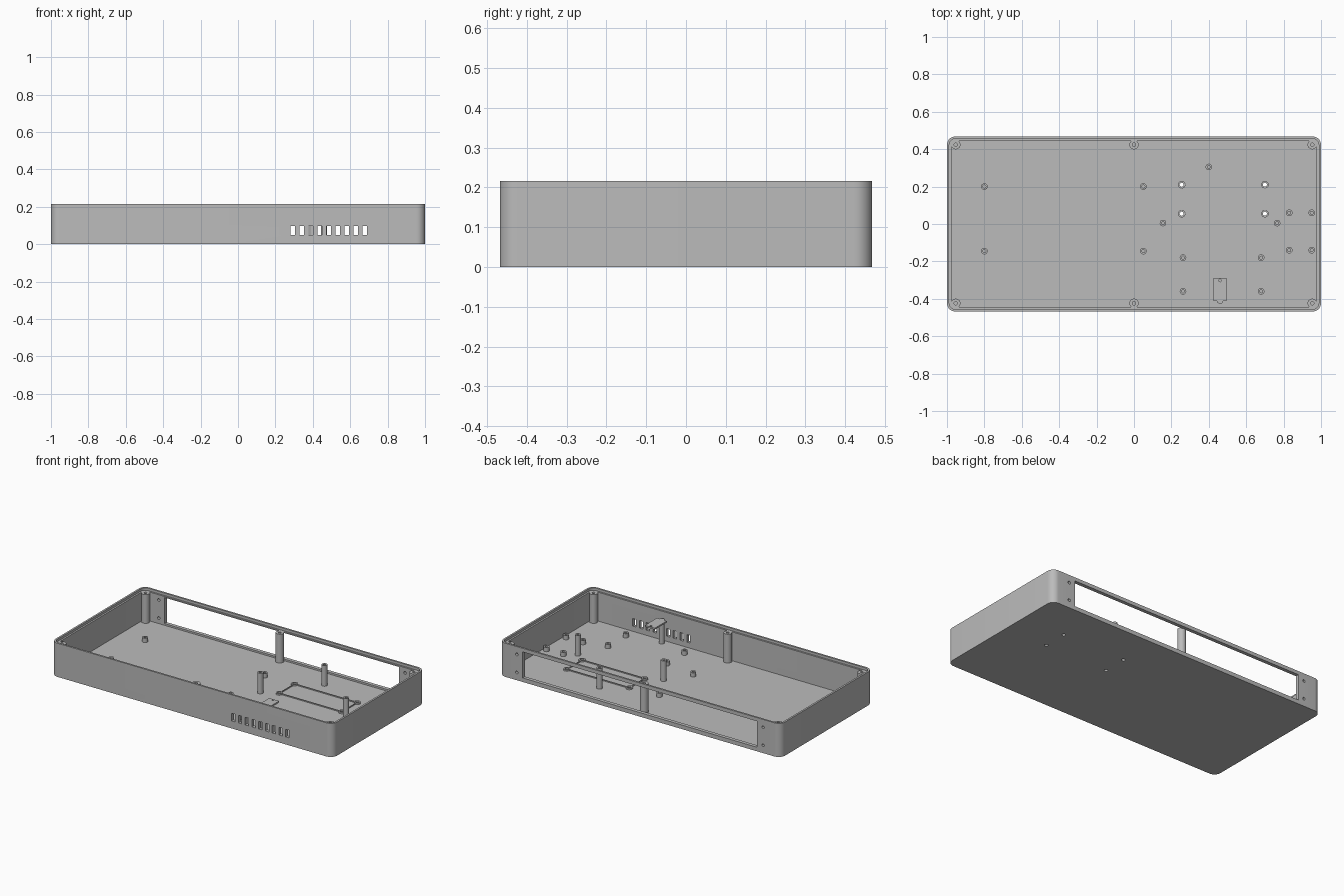
import bpy, bmesh, math

cube = bpy.data.objects.get("Cube")
if cube:
    bpy.data.objects.remove(cube, do_unlink=True)

grey = bpy.data.materials.new("plain grey")
grey.use_nodes = True
tone = (0.5, 0.5, 0.5, 1)
grey.diffuse_color = tone
grey.node_tree.nodes["Principled BSDF"].inputs["Base Color"].default_value = tone

HX, HY, TOP = 1.0, 0.468, 0.216
FLOOR, LEDGE, WALL, LIP = 0.015, 0.2, 0.023, 0.012
TAU = math.tau


def finish(name, bm):
    bmesh.ops.recalc_face_normals(bm, faces=bm.faces)
    me = bpy.data.meshes.new(name)
    bm.to_mesh(me)
    bm.free()
    me.materials.append(grey)
    ob = bpy.data.objects.new(name, me)
    bpy.context.collection.objects.link(ob)
    return ob


def prism(name, outline, z0, z1):
    bm = bmesh.new()
    face = bm.faces.new([bm.verts.new((x, y, z0)) for x, y in outline])
    ext = bmesh.ops.extrude_face_region(bm, geom=[face])["geom"]
    verts = [v for v in ext if isinstance(v, bmesh.types.BMVert)]
    bmesh.ops.translate(bm, verts=verts, vec=(0, 0, z1 - z0))
    return finish(name, bm)


def rounded(hx, hy, r, n=10):
    pts = []
    for k, (sx, sy) in enumerate([(1, 1), (-1, 1), (-1, -1), (1, -1)]):
        for i in range(n + 1):
            a = (k + i / n) * TAU / 4
            pts.append((sx * (hx - r) + r * math.cos(a), sy * (hy - r) + r * math.sin(a)))
    return pts


def circle(x, y, r, n=24):
    return [(x + r * math.cos(i * TAU / n), y + r * math.sin(i * TAU / n)) for i in range(n)]


def box(name, x0, x1, y0, y1, z0, z1):
    return prism(name, [(x0, y0), (x1, y0), (x1, y1), (x0, y1)], z0, z1)


def cut(target, cutter):
    mod = target.modifiers.new("cut", "BOOLEAN")
    mod.operation, mod.solver, mod.object = "DIFFERENCE", "EXACT", cutter
    bpy.context.view_layer.objects.active = target
    bpy.ops.object.modifier_apply(modifier=mod.name)
    bpy.data.objects.remove(cutter, do_unlink=True)


def smooth(ob):
    bpy.ops.object.select_all(action="DESELECT")
    ob.select_set(True)
    bpy.context.view_layer.objects.active = ob
    bpy.ops.object.shade_smooth_by_angle(angle=math.radians(35))


def post(name, x, y, top, r, hole, bottom=FLOOR, hole_bottom=None):
    ob = prism(name, circle(x, y, r), bottom - 0.002, top)
    if hole:
        low = bottom + 0.003 if hole_bottom is None else hole_bottom
        cut(ob, prism("hole", circle(x, y, hole, 16), low, top + 0.01))
    smooth(ob)
    return ob


# Tray shell with a stepped rim
shell = prism("case_shell", rounded(HX, HY, 0.045), 0, TOP)
cut(shell, prism("cavity", rounded(HX - WALL, HY - WALL, 0.022), FLOOR, TOP + 0.1))
cut(shell, prism("rim_step", rounded(HX - LIP, HY - LIP, 0.033), LEDGE, TOP + 0.1))

# Wide opening in the back wall and its panel screw holes
cut(shell, box("opening", -0.833, 0.833, HY - 0.05, HY + 0.05, 0.026, 0.193))
for x in (-0.875, 0.875):
    for z in (0.05, 0.166):
        hole = prism("screw_hole", circle(0, 0, 0.009, 16), -0.05, 0.05)
        hole.rotation_euler.x = math.pi / 2
        hole.location = (x, HY, z)
        cut(shell, hole)

# Row of vent slots in the front wall
for i in range(9):
    x = 0.294 + 0.0481 * i
    cut(shell, box("slot", x - 0.012, x + 0.012, -HY - 0.05, -HY + 0.05, 0.048, 0.097))

# Through holes in the floor, each with a hollow boss
mounts = [(x, y) for x in (0.255, 0.7) for y in (0.055, 0.21)]
for x, y in mounts:
    cut(shell, prism("floor_hole", circle(x, y, 0.011, 16), -0.05, 0.05))
    post("mount_boss", x, y, 0.024, 0.02, 0.011, hole_bottom=-0.01)
smooth(shell)

# Fine ribs joining the bosses
for y in (0.055, 0.21):
    box("rib_long", 0.275, 0.68, y - 0.002, y + 0.002, FLOOR - 0.001, 0.022)
for x in (0.255, 0.7):
    box("rib_short", x - 0.002, x + 0.002, 0.075, 0.19, FLOOR - 0.001, 0.022)

# Lid screw posts along the long walls
for x in (-0.953, 0, 0.953):
    for y in (-0.424, 0.424):
        post("lid_post", x, y, LEDGE, 0.025, 0.009, hole_bottom=0.08)

# Tall board posts
for x, y in [(0.155, 0.005), (0.765, 0.005), (0.4, 0.305)]:
    post("tall_post", x, y, 0.147, 0.0175, 0.008, hole_bottom=0.09)

# Short board standoffs in rectangular groups
groups = [((-0.8, 0.05), (-0.145, 0.2)), ((0.262, 0.68), (-0.36, -0.18)),
          ((0.83, 0.95), (-0.14, 0.06))]
for xs, ys in groups:
    for x in xs:
        for y in ys:
            post("short_standoff", x, y, 0.042, 0.0175, 0.008)

# Small raised shelf on a pillar behind the vents
shelf = box("shelf_plate", 0.425, 0.495, -0.412, -0.29, 0.155, 0.165)
cut(shelf, prism("shelf_hole", circle(0.46, -0.302, 0.007, 16), 0.1, 0.2))
post("shelf_pillar", 0.46, -0.411, 0.165, 0.016, 0)
